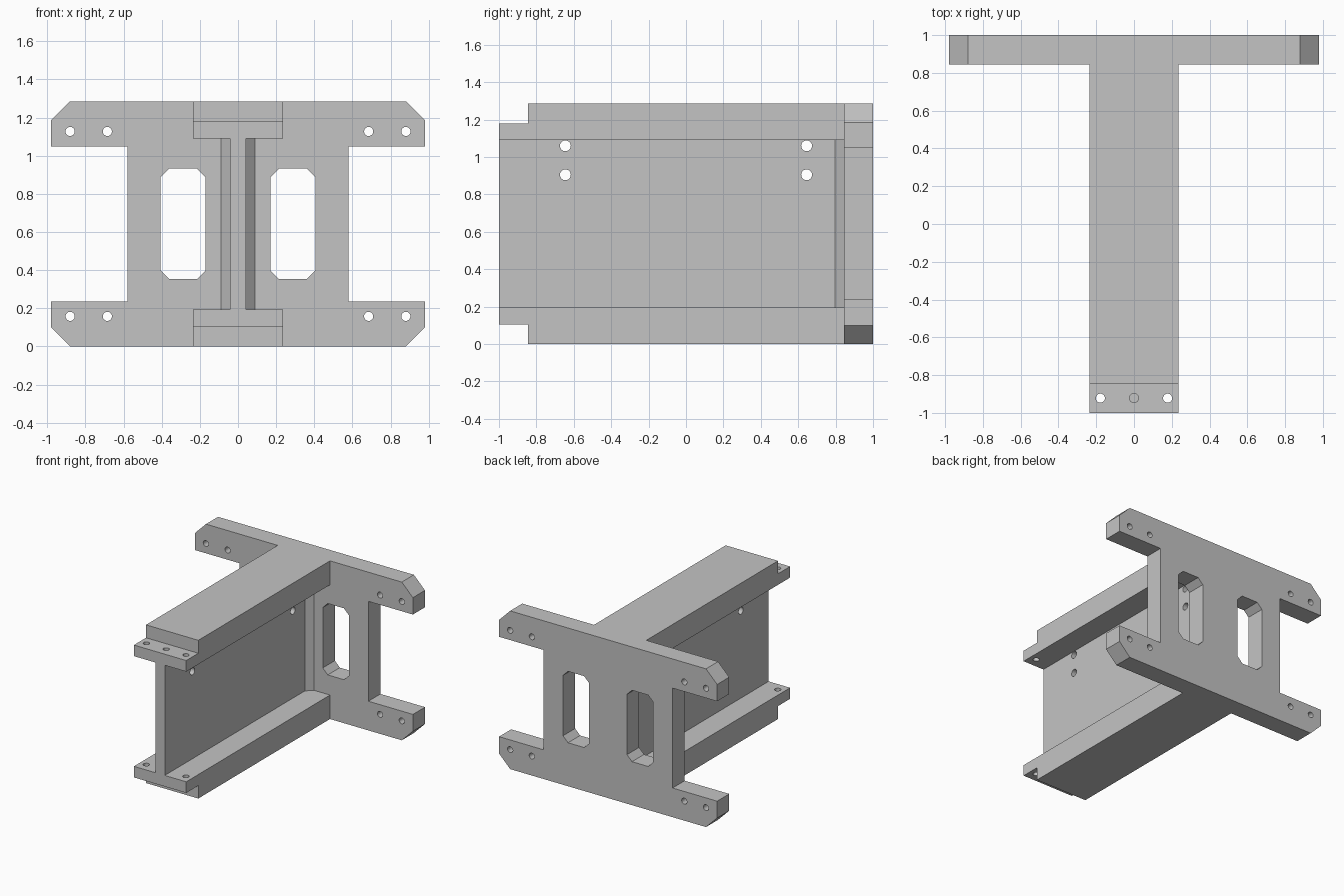
import bpy, bmesh, math

if "Cube" in bpy.data.objects:
    bpy.data.objects.remove(bpy.data.objects["Cube"], do_unlink=True)

H = 1.285        # overall height
PLATE_Y = 0.845  # front face of the end plate

grey = bpy.data.materials.new("light grey metal")
grey.use_nodes = True
colour = (0.55, 0.55, 0.55, 1)
grey.diffuse_color = colour
grey.node_tree.nodes["Principled BSDF"].inputs["Base Color"].default_value = colour


def prism(name, points, axis, lo, hi):
    """Extrude a flat outline along an axis; points hold the other two coordinates in xyz order."""
    bm = bmesh.new()

    def place(p, d):
        co = list(p)
        co.insert("xyz".index(axis), d)
        return bm.verts.new(co)

    a = [place(p, lo) for p in points]
    b = [place(p, hi) for p in points]
    bm.faces.new(a)
    bm.faces.new(b[::-1])
    for i in range(len(points)):
        j = (i + 1) % len(points)
        bm.faces.new((a[i], b[i], b[j], a[j]))
    bmesh.ops.recalc_face_normals(bm, faces=bm.faces)
    mesh = bpy.data.meshes.new(name)
    bm.to_mesh(mesh)
    bm.free()
    mesh.materials.append(grey)
    obj = bpy.data.objects.new(name, mesh)
    bpy.context.collection.objects.link(obj)
    return obj


def hole(u, v, r, axis, lo, hi):
    ring = [math.tau * i / 24 for i in range(24)]
    return prism("hole_cutter", [(u + r * math.cos(t), v + r * math.sin(t)) for t in ring], axis, lo, hi)


def cut(obj, cutters):
    for c in cutters:
        c.hide_render = True
        mod = obj.modifiers.new("cut", "BOOLEAN")
        mod.operation = "DIFFERENCE"
        mod.solver = "EXACT"
        mod.object = c
        bpy.context.view_layer.objects.active = obj
        bpy.ops.object.modifier_apply(modifier=mod.name)
        bpy.data.objects.remove(c, do_unlink=True)


# End plate with four chamfered arms, outlined from one quarter
quarter = [(0.88, 0), (0.98, 0.1), (0.98, 0.237), (0.58, 0.237)]
right = quarter + [(x, H - z) for x, z in reversed(quarter)]
plate = prism("end_plate", right + [(-x, z) for x, z in reversed(right)], "y", PLATE_Y, 1)

# Slots and arm bolt holes
cutters = []
c = 0.045
x0, x1, z0, z1 = 0.17, 0.405, 0.353, 0.933
slot = [(x0 + c, z0), (x1 - c, z0), (x1, z0 + c), (x1, z1 - c),
        (x1 - c, z1), (x0 + c, z1), (x0, z1 - c), (x0, z0 + c)]
for s in (-1, 1):
    cutters.append(prism("slot_cutter", [(s * x, z) for x, z in slot], "y", 0.7, 1.1))
    for x in (0.685, 0.88):
        for z in (0.158, H - 0.158):
            cutters.append(hole(s * x, z, 0.024, "y", 0.7, 1.1))
cut(plate, cutters)

# Beam web, flaring where it meets the plate
w, flare = 0.042, 0.048
half = [(w, -1), (w, PLATE_Y - flare), (w + flare, PLATE_Y)]
web = prism("beam_web", half + [(-x, y) for x, y in reversed(half)], "z", 0.195, H - 0.195)
cut(web, [hole(y, z, 0.029, "x", -0.3, 0.3) for y in (-0.645, 0.645) for z in (0.905, 1.06)])

# Flanges with a stepped front lip; the middle hole runs blind into the web
lip = [(-1, 0.105), (-PLATE_Y, 0.105), (-PLATE_Y, 0), (PLATE_Y, 0), (PLATE_Y, 0.195), (-1, 0.195)]
for name, place in (("bottom_flange", lambda z: z), ("top_flange", lambda z: H - z)):
    flange = prism(name, [(y, place(z)) for y, z in lip], "x", -0.235, 0.235)
    lo, hi = sorted((place(0.02), place(0.28)))
    cut(flange, [hole(x, -0.922, 0.024, "z", lo, hi) for x in (-0.178, 0, 0.178)])
    cut(web, [hole(0, -0.922, 0.024, "z", lo, hi)])
